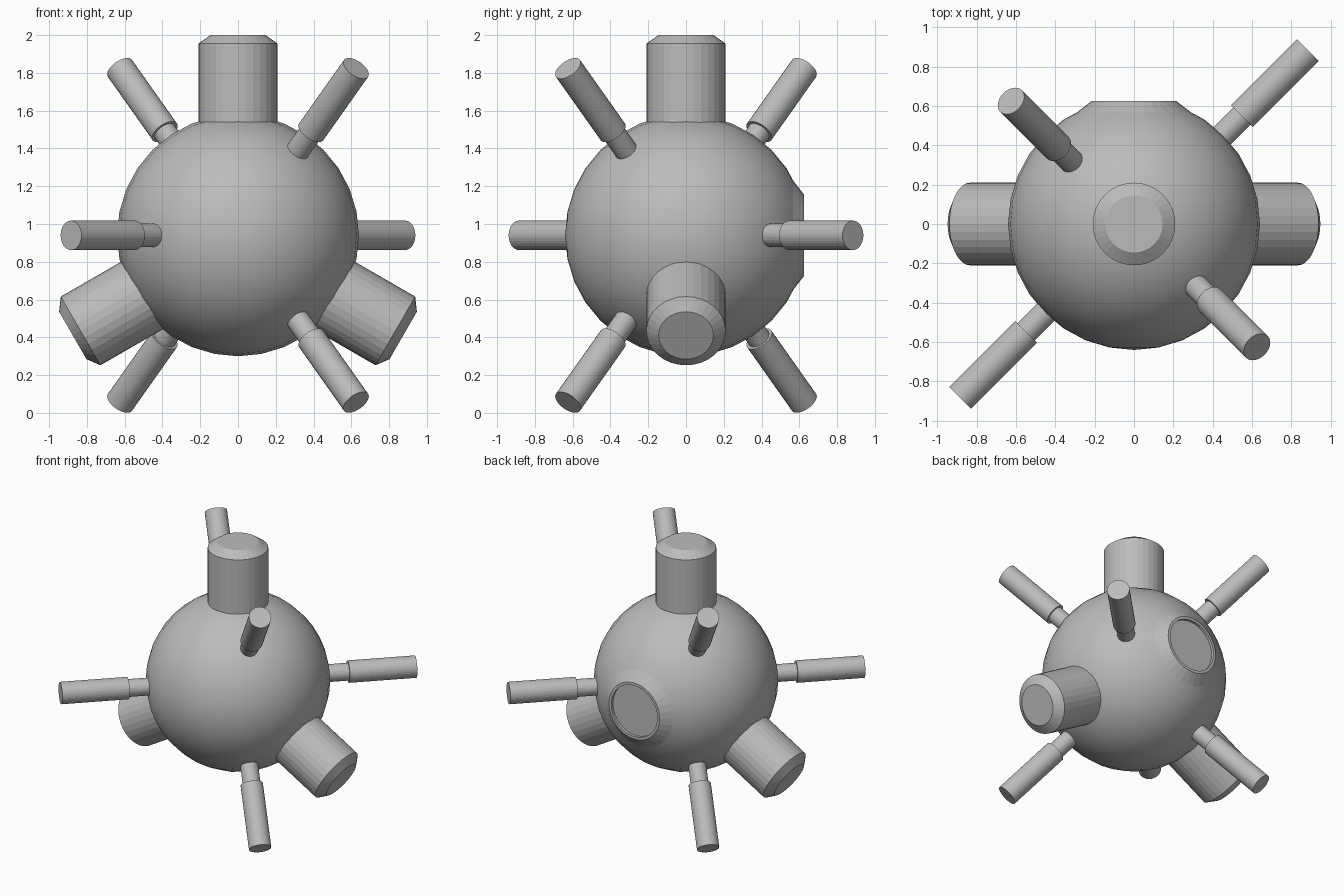
import bpy, bmesh, math
from mathutils import Vector

if "Cube" in bpy.data.objects:
    bpy.data.objects.remove(bpy.data.objects["Cube"])

CENTRE = Vector((0, 0, 0.94))
R = 0.64

grey = bpy.data.materials.new("mid_grey")
grey.diffuse_color = (0.5, 0.5, 0.5, 1)
grey.use_nodes = True
grey.node_tree.nodes["Principled BSDF"].inputs["Base Color"].default_value = grey.diffuse_color


def finish(bm, name, origin, direction):
    bmesh.ops.recalc_face_normals(bm, faces=bm.faces)
    mesh = bpy.data.meshes.new(name)
    bm.to_mesh(mesh)
    bm.free()
    mesh.materials.append(grey)
    obj = bpy.data.objects.new(name, mesh)
    obj.location = origin
    obj.rotation_mode = 'QUATERNION'
    obj.rotation_quaternion = Vector(direction).to_track_quat('Z', 'Y')
    bpy.context.collection.objects.link(obj)
    return obj


def lathe(name, profile, direction, origin=CENTRE, sides=32):
    """Revolve (radius, distance) points around an axis, with capped ends."""
    bm = bmesh.new()
    rings = []
    for r, d in profile:
        rings.append([bm.verts.new((r * math.cos(a), r * math.sin(a), d))
                      for a in (2 * math.pi * i / sides for i in range(sides))])
    for low, high in zip(rings, rings[1:]):
        for i in range(sides):
            j = (i + 1) % sides
            bm.faces.new((low[i], low[j], high[j], high[i]))
    bm.faces.new(rings[0][::-1])
    bm.faces.new(rings[-1])
    return finish(bm, name, origin, direction)


# Smooth round body, open at the back where the port sits
bm = bmesh.new()
bmesh.ops.create_uvsphere(bm, u_segments=32, v_segments=16, radius=R)
cap = [v for v in bm.verts if v.co.z > R * math.cos(math.radians(15))]
bmesh.ops.delete(bm, geom=cap, context='VERTS')
for f in bm.faces:
    f.smooth = True
finish(bm, "body_sphere", CENTRE, (0, 1, 0))

# Bevelled port ring with a slightly sunken disc on the back
lathe("back_port", [(0.29, 0.567), (0.215, 0.625), (0.195, 0.625), (0.195, 0.605)],
      (0, 1, 0))

# Three thick chamfered barrels, 120 degrees apart
lathe("top_barrel", [(0.21, 0.45), (0.21, 1.015), (0.145, 1.06)], (0, 0, 1))
for side, s in (("left", -1), ("right", 1)):
    lathe(side + "_barrel", [(0.21, 0.45), (0.21, 0.962), (0.145, 1.01)],
          (s * math.sqrt(3) / 2, 0, -0.5), Vector((0, 0, 0.915)))

# Six stepped rods: one level pair and four tilted by 45 degrees
h = math.sqrt(0.5)
rods = {"front_left_rod": (-h, -h, 0), "back_right_rod": (h, h, 0)}
for level, z in (("upper", h), ("lower", -h)):
    rods[level + "_front_rod"] = (0.5, -0.5, z)
    rods[level + "_back_rod"] = (-0.5, 0.5, z)
for name, direction in rods.items():
    lathe(name, [(0.062, 0.55), (0.062, 0.775), (0.078, 0.775), (0.078, 1.25)],
          direction)
